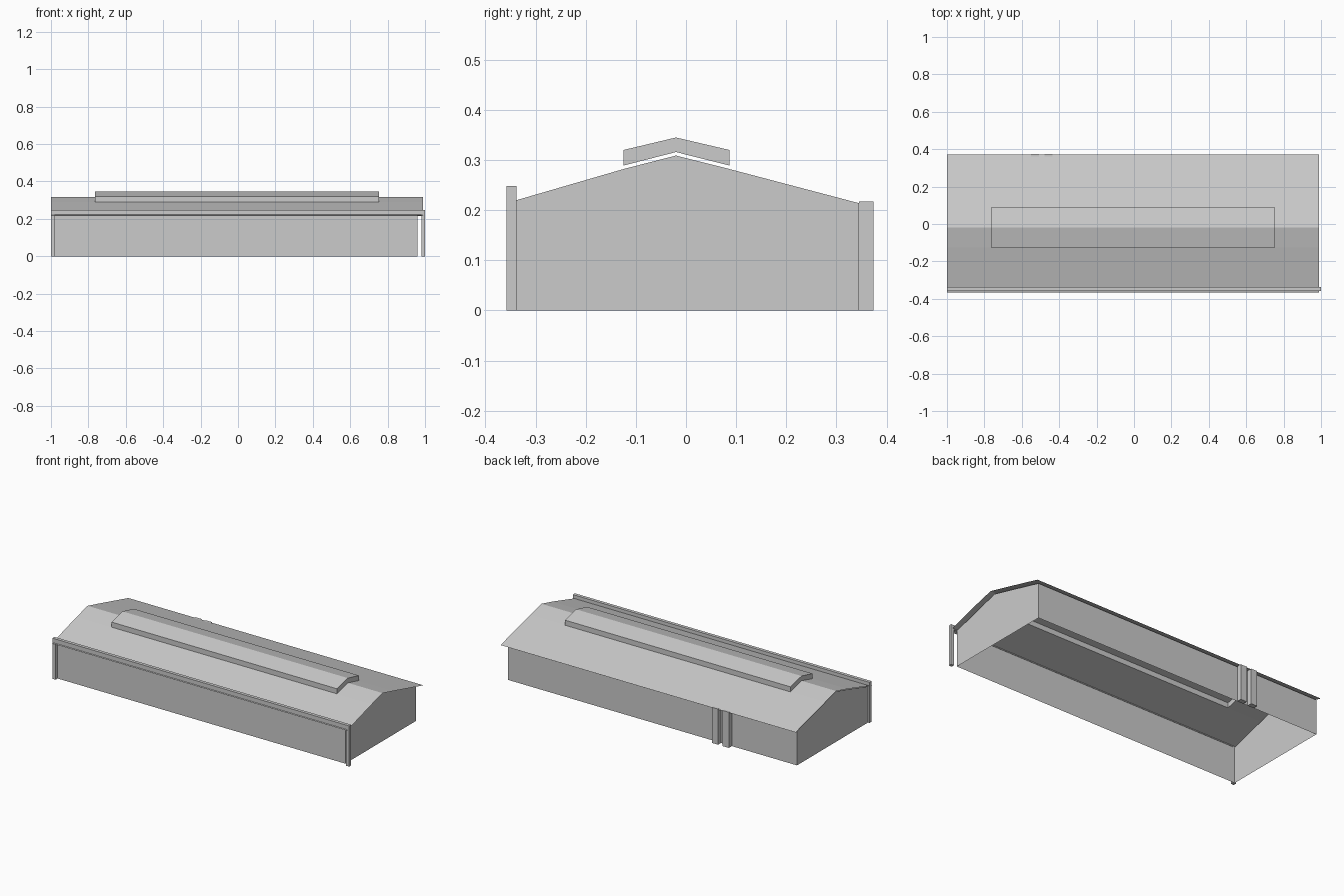
import bpy
import bmesh

cube = bpy.data.objects.get("Cube")
if cube:
    bpy.data.objects.remove(cube, do_unlink=True)

grey = bpy.data.materials.new("light_grey")
grey.use_nodes = True
colour = (0.6, 0.6, 0.6, 1)
grey.diffuse_color = colour
grey.node_tree.nodes["Principled BSDF"].inputs["Base Color"].default_value = colour


def finish(name, bm):
    mesh = bpy.data.meshes.new(name)
    bm.to_mesh(mesh)
    bm.free()
    mesh.materials.append(grey)
    obj = bpy.data.objects.new(name, mesh)
    bpy.context.collection.objects.link(obj)
    return obj


def box(name, xs, ys, zs):
    bm = bmesh.new()
    bmesh.ops.create_cube(bm, size=1)
    for v in bm.verts:
        for i, (lo, hi) in enumerate((xs, ys, zs)):
            v.co[i] = hi if v.co[i] > 0 else lo
    return finish(name, bm)


def extrude_x(name, profile, x0, x1, open_edges):
    """Capped extrusion of a y-z profile, leaving out the listed sides."""
    bm = bmesh.new()
    ends = [[bm.verts.new((x, y, z)) for y, z in profile] for x in (x0, x1)]
    for end in ends:
        bm.faces.new(end)
    n = len(profile)
    for i in range(n):
        if i not in open_edges:
            j = (i + 1) % n
            bm.faces.new((ends[0][i], ends[0][j], ends[1][j], ends[1][i]))
    bmesh.ops.recalc_face_normals(bm, faces=bm.faces)
    return finish(name, bm)


FRONT, BACK, RIDGE = -0.338, 0.345, -0.02
VENT_X = (-0.765, 0.755)
VENT_Y = (-0.125, 0.087)

# Hall walls with gables, open at floor and top
walls = [(FRONT, 0), (FRONT, 0.22), (VENT_Y[0], 0.282), (RIDGE, 0.309),
         (VENT_Y[1], 0.282), (BACK, 0.214), (BACK, 0)]
extrude_x("hall_walls", walls, -0.99, 0.96, (1, 2, 3, 4, 6))

# Thin roof sheet with an opening below the ridge vent
section = [(-0.365, 0.219), (VENT_Y[0], 0.289), (RIDGE, 0.316),
           (VENT_Y[1], 0.289), (0.372, 0.214)]
bm = bmesh.new()
rows = [[bm.verts.new((x, y, z)) for y, z in section]
        for x in (-1, *VENT_X, 0.99)]
for i in range(3):
    for j in range(4):
        if not (i == 1 and j in (1, 2)):
            bm.faces.new((rows[i][j], rows[i + 1][j],
                          rows[i + 1][j + 1], rows[i][j + 1]))
finish("roof_sheet", bm)

# Raised ridge vent, open underneath
vent = [(VENT_Y[0], 0.289), (VENT_Y[0], 0.32), (RIDGE, 0.345),
        (VENT_Y[1], 0.32), (VENT_Y[1], 0.289), (RIDGE, 0.316)]
extrude_x("ridge_vent", vent, *VENT_X, (4, 5))

# Front eave beam and its corner posts
box("front_beam", (-1, 1), (-0.358, FRONT), (0.222, 0.248))
for name, x in (("right_post", -0.99), ("left_post", 0.99)):
    box(name, (x - 0.01, x + 0.01), (-0.358, FRONT), (0, 0.222))

# Pair of pillars on the back wall
for i, x in enumerate((-0.53, -0.457)):
    box(f"back_pillar_{i + 1}", (x - 0.021, x + 0.021), (BACK, 0.374), (0, 0.217))
